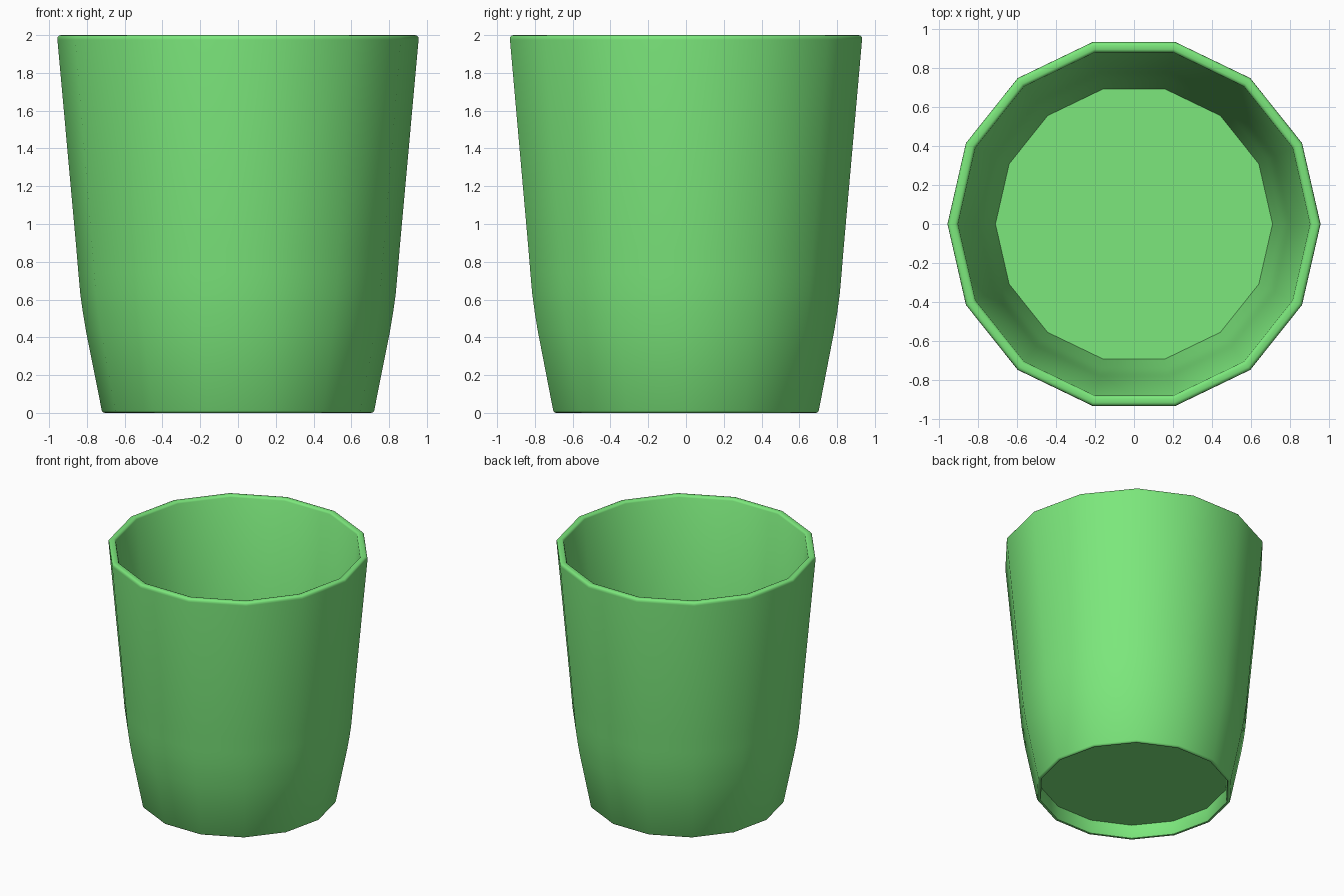
import bpy, bmesh, math

if "Cube" in bpy.data.objects:
    bpy.data.objects.remove(bpy.data.objects["Cube"])

SIDES = 14

green = bpy.data.materials.new("green")
green.diffuse_color = (0.2, 0.8, 0.2, 1.0)
green.use_nodes = True
green.node_tree.nodes["Principled BSDF"].inputs["Base Color"].default_value = green.diffuse_color

# Closed profile (radius, height): underside recess, foot, outer wall, rim, inner wall, floor
profile = [
    (0.692, 0.11), (0.692, 0.012), (0.697, 0.003), (0.705, 0.0), (0.715, 0.003), (0.721, 0.012),
    (0.806, 0.44), (0.821, 0.53), (0.835, 0.63), (0.845, 0.74), (0.855, 0.86),
    (0.956, 1.975), (0.955, 1.988), (0.948, 1.997), (0.938, 2.0),
    (0.918, 2.0), (0.908, 1.996), (0.902, 1.985),
    (0.803, 0.86), (0.793, 0.75), (0.783, 0.64), (0.770, 0.54), (0.755, 0.45),
    (0.710, 0.20),
]

# Cup body: lathe the profile, then cap the underside and the inner floor
bm = bmesh.new()
rings = []
for r, z in profile:
    rings.append([bm.verts.new((r * math.cos(2 * math.pi * i / SIDES),
                                r * math.sin(2 * math.pi * i / SIDES), z))
                  for i in range(SIDES)])
for a, b in zip(rings, rings[1:]):
    for i in range(SIDES):
        j = (i + 1) % SIDES
        bm.faces.new((a[i], a[j], b[j], b[i]))
bm.faces.new(rings[0])
bm.faces.new(rings[-1])
bmesh.ops.recalc_face_normals(bm, faces=bm.faces)

mesh = bpy.data.meshes.new("cup")
bm.to_mesh(mesh)
bm.free()
mesh.materials.append(green)
cup = bpy.data.objects.new("cup", mesh)
bpy.context.collection.objects.link(cup)

# Smooth walls and rim, sharp floor edges
bpy.context.view_layer.objects.active = cup
cup.select_set(True)
bpy.ops.object.shade_smooth_by_angle(angle=math.radians(40))
